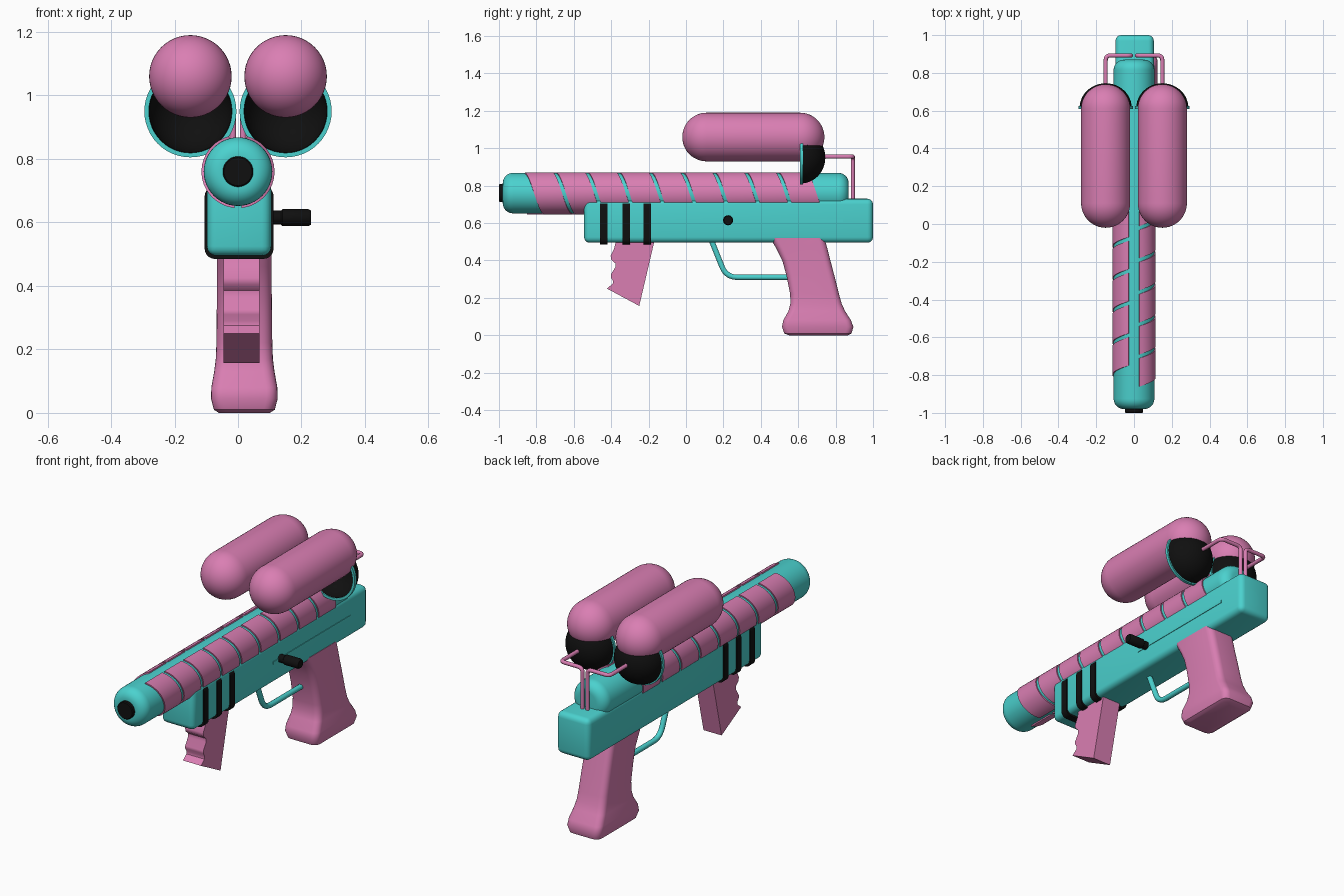
import bpy, bmesh, math
from mathutils import Vector

if "Cube" in bpy.data.objects:
    bpy.data.objects.remove(bpy.data.objects["Cube"])

def material(name, rgb):
    m = bpy.data.materials.new(name)
    m.diffuse_color = (*rgb, 1)
    m.use_nodes = True
    m.node_tree.nodes["Principled BSDF"].inputs["Base Color"].default_value = m.diffuse_color
    return m

TEAL = material("turquoise", (0.07, 0.64, 0.62))
PINK = material("pink", (0.70, 0.21, 0.45))
BLACK = material("black", (0.005, 0.005, 0.005))

def finish(ob, mat, angle=40):
    ob.data.materials.clear()
    ob.data.materials.append(mat)
    bpy.ops.object.select_all(action='DESELECT')
    ob.select_set(True)
    bpy.context.view_layer.objects.active = ob
    bpy.ops.object.shade_smooth_by_angle(angle=math.radians(angle))
    return ob

def loft(name, loops, mat, caps=True, close=False):
    """Skin a row of equally long closed loops."""
    bm = bmesh.new()
    rows = [[bm.verts.new(p) for p in lp] for lp in loops]
    pairs = list(zip(rows, rows[1:])) + ([(rows[-1], rows[0])] if close else [])
    for a, b in pairs:
        for i in range(len(a)):
            j = (i + 1) % len(a)
            bm.faces.new((a[i], a[j], b[j], b[i]))
    if caps and not close:
        bm.faces.new(rows[0])
        bm.faces.new(rows[-1])
    bmesh.ops.remove_doubles(bm, verts=bm.verts, dist=1e-5)
    bmesh.ops.recalc_face_normals(bm, faces=bm.faces)
    me = bpy.data.meshes.new(name)
    bm.to_mesh(me)
    bm.free()
    ob = bpy.data.objects.new(name, me)
    bpy.context.collection.objects.link(ob)
    return finish(ob, mat)

def lathe(name, profile, mat, x=0, z=0, n=48, close=False):
    """Turn (radius, y) points around an axis parallel to y."""
    loops = [[(x + r * math.cos(2 * math.pi * i / n), y, z + r * math.sin(2 * math.pi * i / n))
              for i in range(n)] for r, y in profile]
    return loft(name, loops, mat, close=close)

def arc(cr, cy, rad, a0, a1, n=8, ry=None):
    """Arc of (radius, y) profile points."""
    ry = ry or rad
    return [(cr + rad * math.cos(math.radians(a0 + (a1 - a0) * i / n)),
             cy + ry * math.sin(math.radians(a0 + (a1 - a0) * i / n))) for i in range(n + 1)]

def rounded_rect(u0, u1, v0, v1, r, n=5):
    pts = []
    for k, (cu, cv) in enumerate([(u1 - r, v1 - r), (u0 + r, v1 - r), (u0 + r, v0 + r), (u1 - r, v0 + r)]):
        for i in range(n + 1):
            a = math.pi / 2 * (k + i / n)
            pts.append((cu + r * math.cos(a), cv + r * math.sin(a)))
    return pts

def tube(name, pts, radius, mat, fillet=0.03):
    """Round tube along a path with rounded corners."""
    P = [Vector(p) for p in pts]
    path = [P[0]]
    for a, b, c in zip(P, P[1:], P[2:]):
        s, e = b + (a - b).normalized() * fillet, b + (c - b).normalized() * fillet
        path += [s * (1 - t) ** 2 + b * 2 * t * (1 - t) + e * t * t for t in (0, .2, .4, .6, .8, 1)]
    path.append(P[-1])
    cu = bpy.data.curves.new(name, 'CURVE')
    cu.dimensions = '3D'
    cu.bevel_depth = radius
    cu.bevel_resolution = 3
    cu.use_fill_caps = True
    sp = cu.splines.new('POLY')
    sp.points.add(len(path) - 1)
    for q, p in zip(sp.points, path):
        q.co = (*p, 1)
    ob = bpy.data.objects.new(name, cu)
    bpy.context.collection.objects.link(ob)
    bpy.ops.object.select_all(action='DESELECT')
    ob.select_set(True)
    bpy.context.view_layer.objects.active = ob
    bpy.ops.object.convert(target='MESH')
    return finish(bpy.context.view_layer.objects.active, mat)

def box(name, lo, hi, bevel, mat):
    bm = bmesh.new()
    bmesh.ops.create_cube(bm, size=1)
    for v in bm.verts:
        v.co = [(l + h) / 2 + c * (h - l) for c, l, h in zip(v.co, lo, hi)]
    if bevel:
        bmesh.ops.bevel(bm, geom=bm.edges[:], offset=bevel, segments=4, profile=0.5, affect='EDGES')
    me = bpy.data.meshes.new(name)
    bm.to_mesh(me)
    bm.free()
    ob = bpy.data.objects.new(name, me)
    bpy.context.collection.objects.link(ob)
    return finish(ob, mat)

# Barrel with rounded ends and a dark nozzle
BZ = 0.76
lathe("barrel", [(0, -0.98)] + arc(0.053, -0.925, 0.055, -90, 0)
      + arc(0.053, 0.815, 0.055, 0, 90) + [(0, 0.87)], TEAL, z=BZ)
lathe("nozzle", [(0, -0.95), (0.048, -0.95), (0.048, -0.996), (0.044, -1.0), (0, -1.0)], BLACK, z=BZ)

# Slanted sleeve plates on both sides of the barrel
PITCH, GAP, STEPS = 0.17, 0.02, 20
for side, start, slope, label in ((1, -0.87, 0.115, "right"), (-1, -0.74, -0.115, "left")):
    for k in range(9 if side > 0 else 8):
        loops = []
        for i in range(STEPS + 1):
            a = 0.25 + (math.pi - 0.35) * i / STEPS
            y0 = start + PITCH * k + slope * a / math.pi
            s, c = side * math.sin(a), math.cos(a)
            loops.append([(r * s, y, BZ + r * c) for r, y in
                          ((0.104, y0), (0.115, y0), (0.115, y0 + PITCH - GAP), (0.104, y0 + PITCH - GAP))])
        loft(f"sleeve_plate_{label}_{k + 1}", loops, PINK)

# Body, side slot and straps
box("body", (-0.098, -0.545, 0.495), (0.105, 1.0, 0.73), 0.03, TEAL)
box("side_slot", (0.1, 0.16, 0.605), (0.108, 0.84, 0.62), 0, TEAL)
for k, y in enumerate((-0.44, -0.32, -0.207)):
    sec = rounded_rect(-0.105, 0.112, 0.485, 0.715, 0.032)
    loft(f"strap_{k + 1}", [[(u, yy, v) for u, v in sec] for yy in (y - 0.02, y + 0.02)], BLACK)

# Cocking handle
handle = lathe("cocking_handle", [(0, 0.09), (0.022, 0.09), (0.022, 0.135), (0.027, 0.14),
                                  (0.027, 0.222), (0.022, 0.23), (0, 0.23)], BLACK, n=24)
handle.rotation_euler = (0, 0, -math.pi / 2)
handle.location = (0, 0.225, 0.615)

# Rear grip: z, front y, rear y, half width
grip = [(0.0, 0.55, 0.865, 0.08), (0.01, 0.525, 0.885, 0.096), (0.045, 0.513, 0.895, 0.105),
        (0.08, 0.52, 0.882, 0.104), (0.13, 0.548, 0.85, 0.095), (0.17, 0.558, 0.832, 0.09),
        (0.22, 0.557, 0.818, 0.088), (0.32, 0.537, 0.793, 0.087), (0.40, 0.515, 0.772, 0.086),
        (0.46, 0.485, 0.757, 0.086), (0.52, 0.45, 0.74, 0.086)]
loft("rear_grip", [[(u, v, z) for u, v in rounded_rect(0.02 - w, 0.02 + w, y0, y1, 0.035)]
                   for z, y0, y1, w in grip], PINK)

# Front grip with finger ridges
side = [(-0.37, 0.52), (-0.385, 0.46), (-0.403, 0.425), (-0.40, 0.405), (-0.378, 0.385),
        (-0.377, 0.365), (-0.402, 0.325), (-0.402, 0.31), (-0.39, 0.29), (-0.392, 0.275),
        (-0.423, 0.25), (-0.25, 0.157), (-0.165, 0.52)]
loft("front_grip", [[(x, y, z) for y, z in side] for x in (-0.045, 0.067)], PINK)

# Trigger guard
tube("trigger_guard", [(0.01, 0.135, 0.51), (0.01, 0.215, 0.31), (0.01, 0.56, 0.31)], 0.015, TEAL, 0.06)

# Twin tanks, rear cups and feed pipes
for s, label in ((-1, "left"), (1, "right")):
    x = 0.15 * s
    lathe(f"tank_{label}", arc(0, 0.11, 0.13, -90, 0, 12) + arc(0, 0.61, 0.13, 0, 90, 12), PINK, x=x, z=1.06)
    lathe(f"cup_{label}", arc(0, 0.615, 0.138, 0, 90, 12, 0.13) + arc(0, 0.615, 0.13, 90, 0, 12, 0.122),
          BLACK, x=x, z=0.95, close=True)
    lathe(f"cup_rim_{label}", [(0.131, 0.61), (0.145, 0.61), (0.145, 0.626), (0.131, 0.626)],
          TEAL, x=x, z=0.95, close=True)
    tube(f"feed_pipe_{label}", [(x, 0.72, 0.955), (x, 0.892, 0.955), (0.016 * s, 0.892, 0.955),
                                (0.016 * s, 0.892, 0.71)], 0.011, PINK, 0.025)
